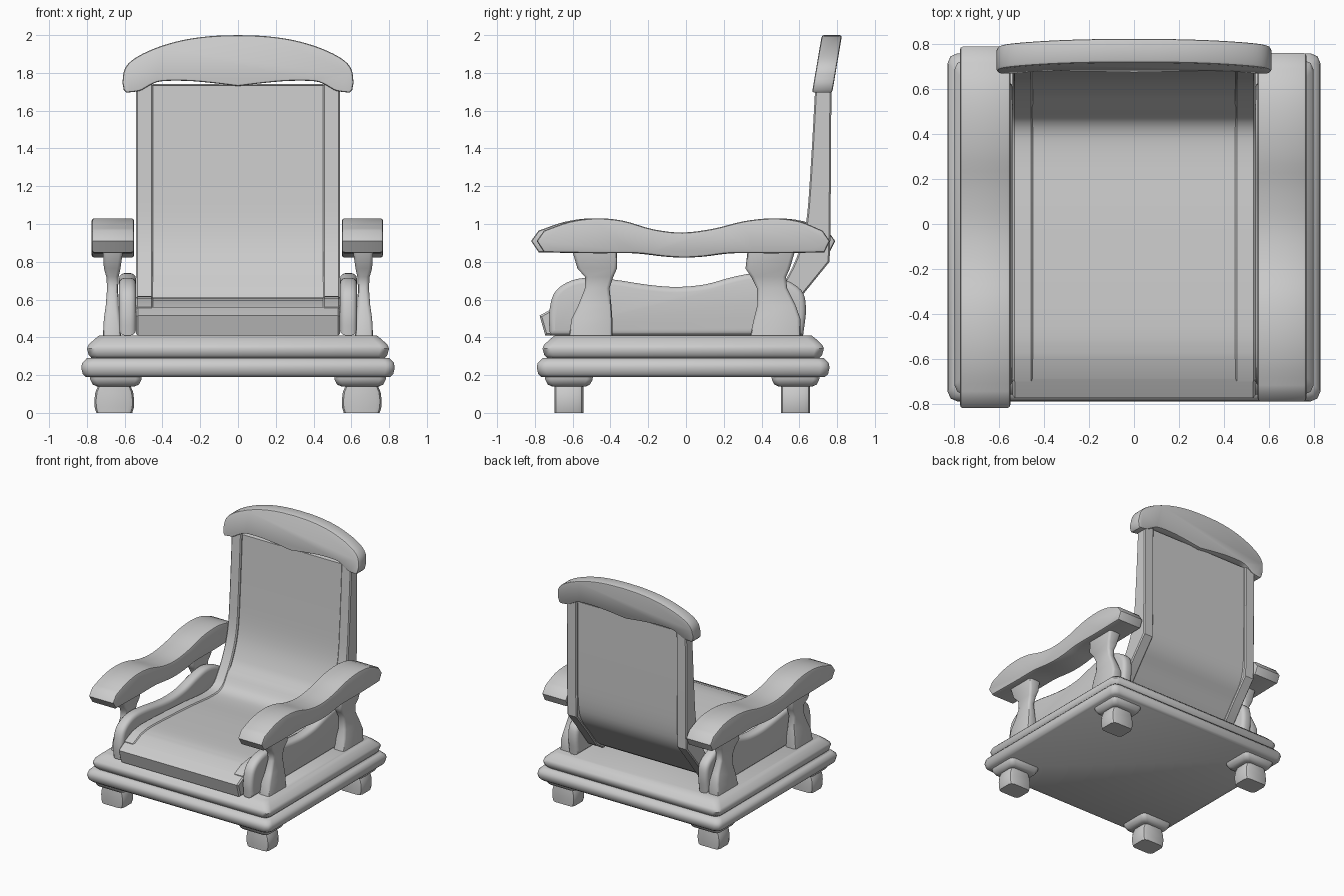
import bpy, bmesh
from mathutils import Vector

if "Cube" in bpy.data.objects:
    bpy.data.objects.remove(bpy.data.objects["Cube"])


def finish(name, bm, mirror=False, angle=0.6):
    bmesh.ops.recalc_face_normals(bm, faces=bm.faces)
    me = bpy.data.meshes.new(name)
    bm.to_mesh(me)
    bm.free()
    ob = bpy.data.objects.new(name, me)
    bpy.context.collection.objects.link(ob)
    bpy.ops.object.select_all(action='DESELECT')
    ob.select_set(True)
    bpy.context.view_layer.objects.active = ob
    bpy.ops.object.shade_smooth_by_angle(angle=angle)
    if mirror:
        ob.modifiers.new("mirror", 'MIRROR')
    return ob


def smooth(pts, n=4):
    """Open Catmull-Rom curve through 2D points."""
    p = [Vector(q) for q in pts]
    p = [2 * p[0] - p[1]] + p + [2 * p[-1] - p[-2]]
    out = []
    for a, b, c, d in zip(p, p[1:], p[2:], p[3:]):
        for i in range(n):
            t = i / n
            out.append(0.5 * (2 * b + (c - a) * t + (2 * a - 5 * b + 4 * c - d) * t * t
                              + (3 * b - a - 3 * c + d) * t ** 3))
    return out + [p[-2]]


def extrude(name, pts, axis, lo, hi, bevel=0.0, segs=2, mirror=False, shear=0.0):
    """Profile (y,z) pushed along x, or (x,z) pushed along y, with rounded rims."""
    bm = bmesh.new()

    def place(p, d):
        return (d, p[0], p[1]) if axis == 'x' else (p[0], d + shear * (p[1] - 1.7), p[1])
    rings = [[bm.verts.new(place(p, d)) for p in pts] for d in (lo, hi)]
    caps = [bm.faces.new(r) for r in rings]
    n = len(pts)
    for i in range(n):
        j = (i + 1) % n
        bm.faces.new((rings[0][i], rings[0][j], rings[1][j], rings[1][i]))
    bmesh.ops.recalc_face_normals(bm, faces=bm.faces)
    if bevel:
        edges = [e for f in caps for e in f.edges]
        bmesh.ops.bevel(bm, geom=edges, offset=bevel, segments=segs, profile=0.5,
                        affect='EDGES', clamp_overlap=False)
    return finish(name, bm, mirror)


def stack(name, levels, chamfer, mirror=False):
    """Loft of corner-cut rectangles; each level is z, x0, x1, y0, y1."""
    bm = bmesh.new()
    rings = []
    for z, x0, x1, y0, y1 in levels:
        c, k = chamfer, chamfer * 0.3
        ring = []
        for cx, cy, sx, sy, flip in ((x0, y0, 1, 1, 0), (x1, y0, -1, 1, 1),
                                     (x1, y1, -1, -1, 0), (x0, y1, 1, -1, 1)):
            q = [(0, c), (k, k), (c, 0)]
            for dx, dy in (q[::-1] if flip else q):
                ring.append(bm.verts.new((cx + sx * dx, cy + sy * dy, z)))
        rings.append(ring)
    for a, b in zip(rings, rings[1:]):
        for i in range(12):
            j = (i + 1) % 12
            bm.faces.new((a[i], a[j], b[j], b[i]))
    bm.faces.new(rings[0])
    bm.faces.new(rings[-1])
    return finish(name, bm, mirror, 0.75)


# Two-tier moulded base
def tier(name, rows):
    stack(name, [(z, -h, h, -h + 0.04, h - 0.07) for z, h in rows], 0.045)


tier("base_lower", [(0.19, 0.805), (0.205, 0.822), (0.24, 0.83), (0.265, 0.825), (0.29, 0.80)])
tier("base_upper", [(0.29, 0.775), (0.305, 0.79), (0.34, 0.80), (0.36, 0.792), (0.39, 0.76), (0.41, 0.735)])

# Feet with cap plates
for label, cy in (("front", -0.62), ("back", 0.58)):
    stack(label + "_foot", [(z, 0.655 - h, 0.655 + h, cy - 0.077, cy + 0.077) for z, h in
          ((0, 0.095), (0.03, 0.104), (0.07, 0.105), (0.11, 0.1), (0.145, 0.085))], 0.03, True)
    stack(label + "_foot_plate", [(z, 0.647 - h, 0.647 + h, cy - h + 0.01, cy + h - 0.01) for z, h in
          ((0.14, 0.10), (0.15, 0.122), (0.175, 0.135), (0.19, 0.137))], 0.03, True)

# Armrests: the left one is slightly longer
top = smooth([(-0.78, 0.965), (-0.64, 1.012), (-0.5, 1.03), (-0.35, 1.018), (-0.18, 0.972), (-0.02, 0.955),
              (0.15, 0.975), (0.32, 1.015), (0.48, 1.03), (0.62, 1.015), (0.75, 0.965)])
low = smooth([(0.76, 0.85), (0.5, 0.845), (0.25, 0.845), (0.1, 0.828), (-0.01, 0.822),
              (-0.12, 0.828), (-0.28, 0.845), (-0.5, 0.845), (-0.78, 0.85)])
arm = [*top, (0.79, 0.91), *low, (-0.82, 0.91)]
extrude("left_armrest", arm, 'x', -0.775, -0.55, 0.014)
extrude("right_armrest", [(p[0] * 0.964, p[1]) for p in arm], 'x', 0.55, 0.768, 0.014)

# Arm posts, waisted in both directions
xs = [(0.62, 0.715), (0.625, 0.71), (0.632, 0.70), (0.635, 0.693), (0.632, 0.697), (0.622, 0.71), (0.61, 0.715)]
zs = [0.41, 0.50, 0.57, 0.66, 0.72, 0.765, 0.85]
front = [(-0.62, -0.39), (-0.605, -0.39), (-0.57, -0.395), (-0.535, -0.405), (-0.535, -0.385), (-0.575, -0.365), (-0.60, -0.365)]
back = [(0.34, 0.605), (0.36, 0.605), (0.378, 0.58), (0.375, 0.535), (0.345, 0.53), (0.315, 0.55), (0.325, 0.575)]
for label, ys in (("front", front), ("back", back)):
    stack(label + "_arm_post", [(z, *x, *y) for z, x, y in zip(zs, xs, ys)], 0.018, True)

# Side panels with a wavy top
side = smooth([(-0.72, 0.41), (-0.725, 0.52), (-0.70, 0.63), (-0.63, 0.69), (-0.53, 0.715), (-0.38, 0.705),
               (-0.2, 0.678), (-0.05, 0.667), (0.1, 0.68), (0.25, 0.72), (0.38, 0.74), (0.5, 0.715),
               (0.61, 0.65), (0.635, 0.55), (0.62, 0.41)])
extrude("side_panel", side, 'x', 0.54, 0.63, 0.03, 3, True)

# Seat and back rails: one bent side profile
upper = [(-0.70, 0.56), *smooth([(-0.60, 0.605), (-0.45, 0.618), (0.0, 0.595), (0.3, 0.57), (0.43, 0.585),
         (0.50, 0.66), (0.585, 0.82), (0.635, 1.0), (0.66, 1.3), (0.685, 1.74)])]
under = [(0.77, 1.74), (0.765, 0.95), (0.76, 0.80), (0.63, 0.64), (0.50, 0.47), (0.42, 0.42), (-0.70, 0.42)]
extrude("seat_back_rail", upper + under, 'x', 0.45, 0.54, 0.008, 1, True)

# Upholstered sling, slightly recessed between the rails
pad_top = [(p[0] + (0.015 if p[1] > 0.7 else 0), p[1] - 0.008) for p in upper]
pad_under = smooth([(0.75, 1.74), (0.748, 1.2), (0.74, 0.9), (0.70, 0.755), (0.61, 0.64), (0.50, 0.50), (0.40, 0.43)])
extrude("seat_back_cushion", [*pad_top, *pad_under, (-0.70, 0.43)], 'x', -0.455, 0.455)

# Front seat bar
extrude("front_seat_bar", [(-0.745, 0.41), (-0.775, 0.515), (-0.73, 0.54), (-0.69, 0.56), (-0.66, 0.41)],
        'x', -0.54, 0.54, 0.01, 1)

# Arched crest rail, tilted back
half_top = smooth([(0.612, 1.75), (0.60, 1.82), (0.55, 1.875), (0.44, 1.93), (0.3, 1.972), (0.15, 1.994), (0, 2.0)])
half_low = smooth([(0, 1.73), (0.15, 1.748), (0.28, 1.758), (0.41, 1.755), (0.47, 1.732), (0.52, 1.705), (0.59, 1.695)])
right = [*half_low, (0.605, 1.71), *half_top]
left = [(-p[0], p[1]) for p in right[1:-1]][::-1]
extrude("crest_rail", right + left, 'y', 0.668, 0.775, 0.012, 2, shear=0.17)
